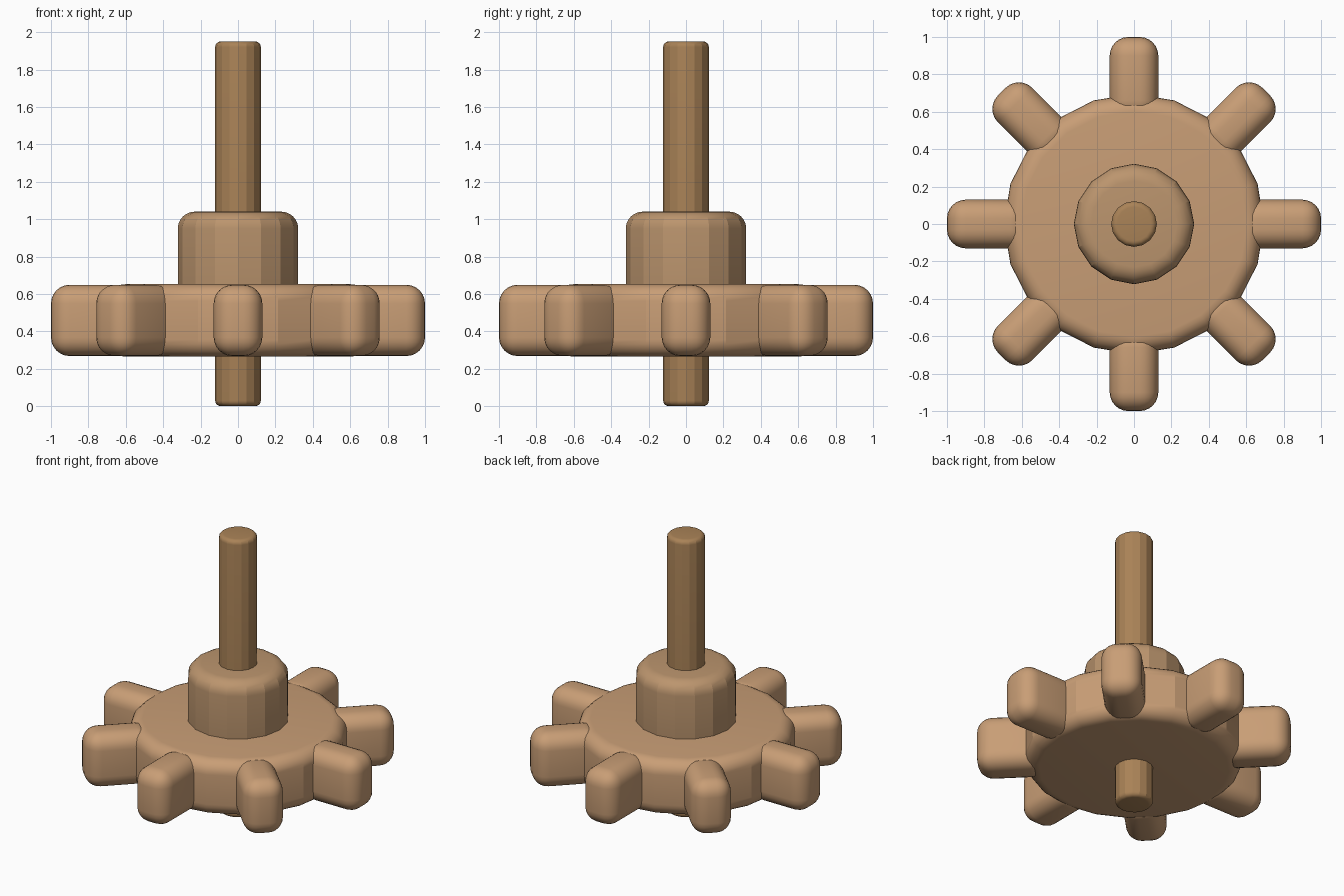
import bpy
from math import pi, cos, sin, radians

if "Cube" in bpy.data.objects:
    bpy.data.objects.remove(bpy.data.objects["Cube"])

def material(name, color):
    m = bpy.data.materials.new(name)
    m.diffuse_color = (*color, 1)
    m.use_nodes = True
    m.node_tree.nodes["Principled BSDF"].inputs["Base Color"].default_value = m.diffuse_color
    return m

gear_wood = material("gear wood", (0.58, 0.34, 0.18))
hub_wood = material("hub wood", (0.50, 0.30, 0.155))
shaft_wood = material("shaft wood", (0.40, 0.225, 0.095))

def finish(obj, name, mat, bevel, segments):
    obj.name = name
    obj.data.materials.append(mat)
    mod = obj.modifiers.new("rounded edges", 'BEVEL')
    mod.width = bevel
    mod.segments = segments
    mod.limit_method = 'ANGLE'
    mod.angle_limit = radians(40)
    bpy.ops.object.modifier_apply(modifier=mod.name)
    bpy.ops.object.shade_smooth_by_angle(angle=radians(17))

def cylinder(name, sides, radius, z0, z1, bevel, segments, mat):
    bpy.ops.mesh.primitive_cylinder_add(vertices=sides, radius=radius, depth=z1 - z0,
                                        location=(0, 0, (z0 + z1) / 2))
    finish(bpy.context.object, name, mat, bevel, segments)

# Shaft, hub and wheel disc
cylinder("shaft", 16, 0.122, 0.0, 1.95, 0.03, 6, shaft_wood)
cylinder("hub", 16, 0.322, 0.5, 1.04, 0.09, 6, hub_wood)
cylinder("wheel_disc", 20, 0.695, 0.265, 0.652, 0.09, 6, gear_wood)

# Eight rounded teeth around the rim
r0, r1 = 0.56, 1.0
for i in range(8):
    a = i * pi / 4
    r = (r0 + r1) / 2
    bpy.ops.mesh.primitive_cube_add(size=1, location=(r * cos(a), r * sin(a), 0.4585),
                                    rotation=(0, 0, a))
    tooth = bpy.context.object
    tooth.scale = (r1 - r0, 0.26, 0.381)
    bpy.ops.object.transform_apply(location=False, rotation=False, scale=True)
    finish(tooth, f"tooth_{i + 1}", gear_wood, 0.1, 6)
